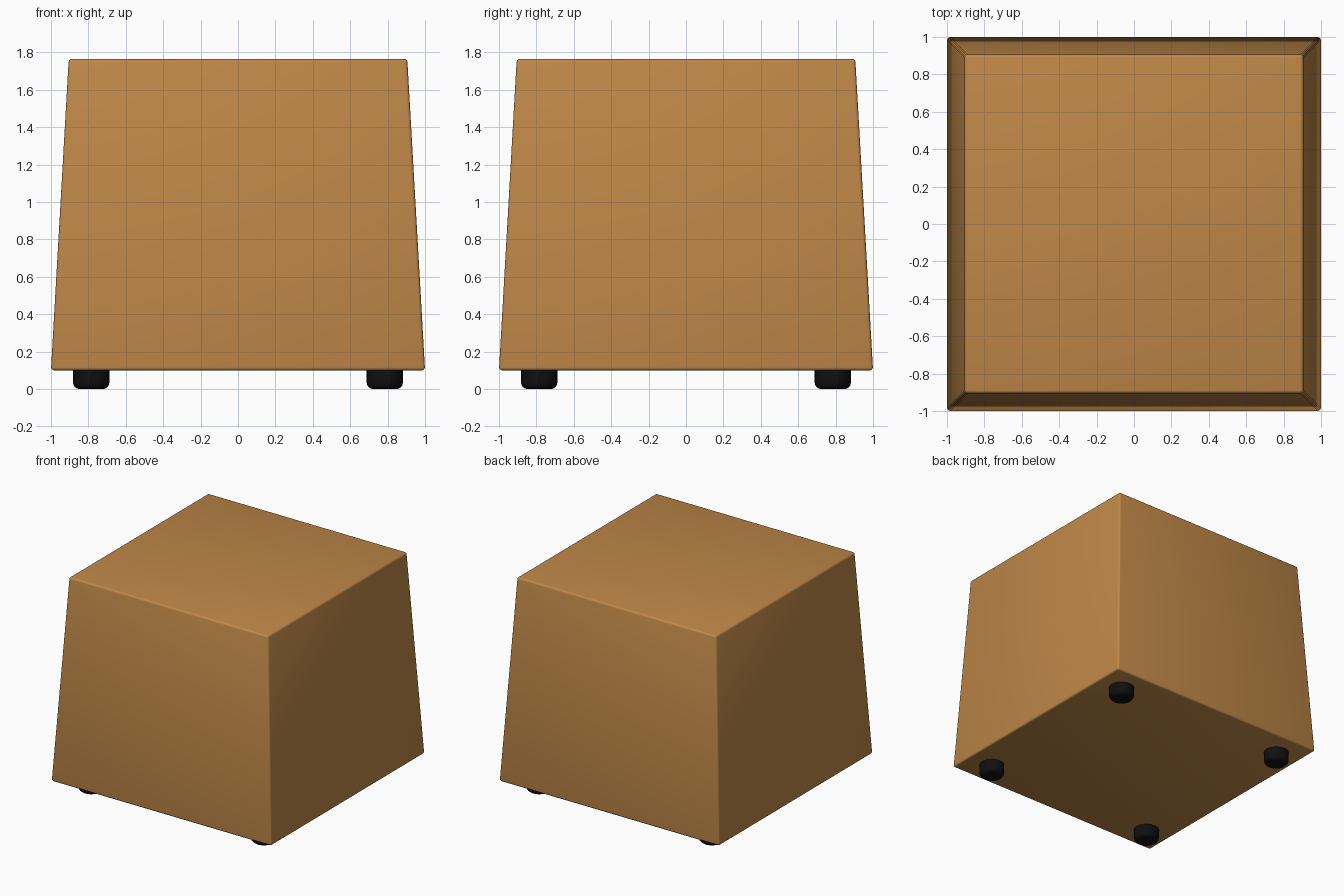
import bpy, bmesh

if "Cube" in bpy.data.objects:
    bpy.data.objects.remove(bpy.data.objects["Cube"])


def material(name, rgb):
    m = bpy.data.materials.new(name)
    m.diffuse_color = (*rgb, 1)
    m.use_nodes = True
    m.node_tree.nodes["Principled BSDF"].inputs["Base Color"].default_value = m.diffuse_color
    return m


def finish(bm, name, mat, angle):
    mesh = bpy.data.meshes.new(name)
    bm.to_mesh(mesh)
    bm.free()
    mesh.materials.append(mat)
    ob = bpy.data.objects.new(name, mesh)
    bpy.context.collection.objects.link(ob)
    bpy.ops.object.select_all(action='DESELECT')
    ob.select_set(True)
    bpy.context.view_layer.objects.active = ob
    bpy.ops.object.shade_smooth_by_angle(angle=angle)
    return ob


tan = material("tan", (0.52, 0.245, 0.064))
black = material("black", (0.005, 0.005, 0.005))

BOTTOM, TOP = 0.10, 1.765
HALF_BOTTOM, HALF_TOP = 1.0, 0.905

# Tapered cushion body with softened edges
bm = bmesh.new()
bmesh.ops.create_cube(bm, size=2)
for v in bm.verts:
    half = HALF_TOP if v.co.z > 0 else HALF_BOTTOM
    v.co = (v.co.x * half, v.co.y * half, TOP if v.co.z > 0 else BOTTOM)
bmesh.ops.bevel(bm, geom=bm.edges[:], offset=0.016, segments=3,
                profile=0.5, affect='EDGES')
finish(bm, "body", tan, 0.6)

# Round feet with a rounded lower rim, one under each corner
FOOT_R, FOOT_H, FOOT_POS = 0.097, 0.102, 0.785
for sx, side in ((-1, "left"), (1, "right")):
    for sy, end in ((-1, "front"), (1, "back")):
        bm = bmesh.new()
        bmesh.ops.create_cone(bm, cap_ends=True, segments=32,
                              radius1=FOOT_R, radius2=FOOT_R, depth=FOOT_H)
        rim = [e for e in bm.edges if all(v.co.z < 0 for v in e.verts)]
        bmesh.ops.bevel(bm, geom=rim, offset=0.035, segments=4,
                        profile=0.5, affect='EDGES')
        bmesh.ops.translate(bm, verts=bm.verts[:],
                            vec=(sx * FOOT_POS, sy * FOOT_POS, FOOT_H / 2))
        finish(bm, f"{end}_{side}_foot", black, 0.6)
